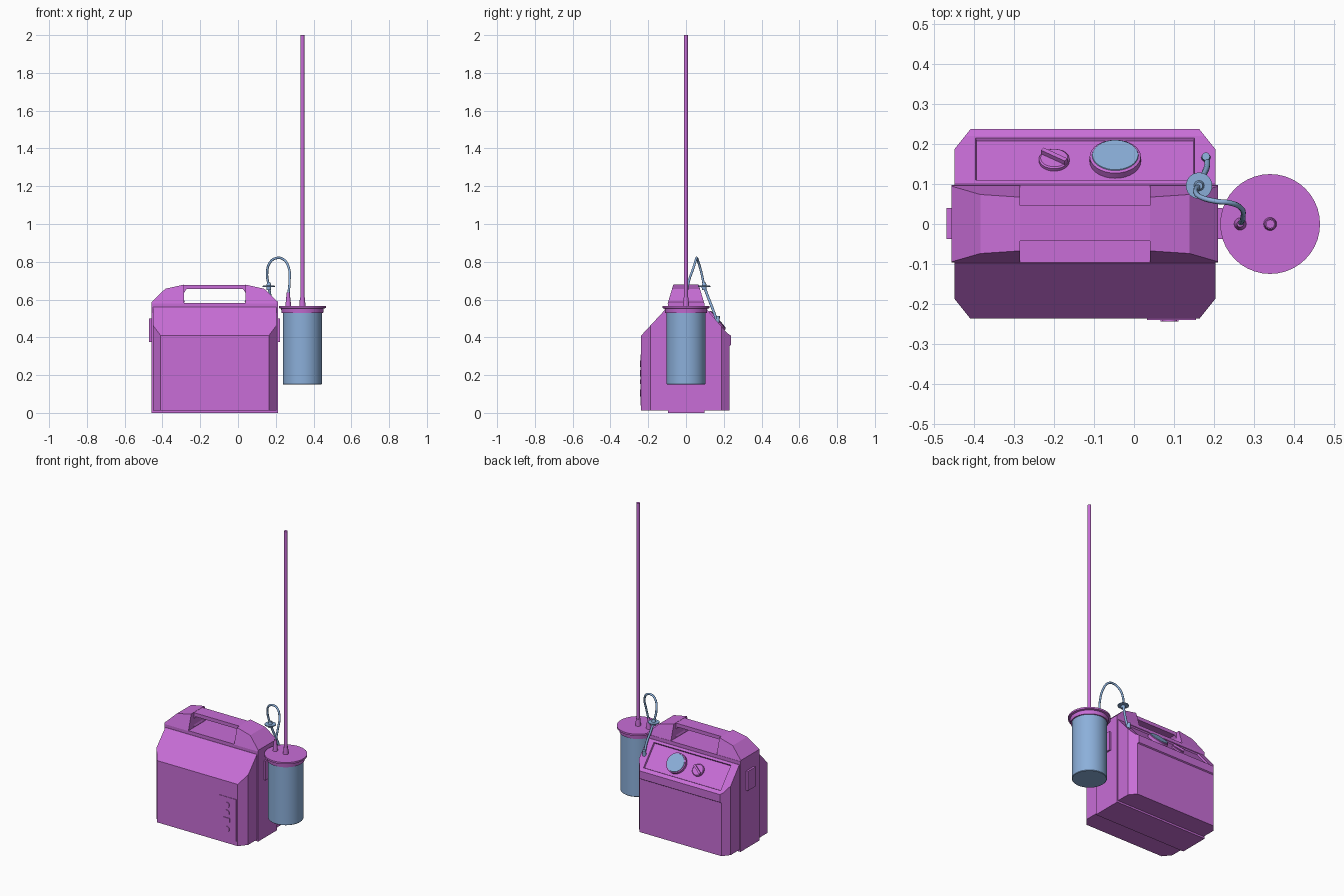
import bpy, bmesh, math
from mathutils import Vector, Matrix

if "Cube" in bpy.data.objects:
    bpy.data.objects.remove(bpy.data.objects["Cube"])


def material(name, rgb):
    m = bpy.data.materials.new(name)
    m.diffuse_color = (*rgb, 1)
    m.use_nodes = True
    m.node_tree.nodes["Principled BSDF"].inputs["Base Color"].default_value = m.diffuse_color
    return m


PURPLE = material("purple plastic", (0.58, 0.155, 0.68))
BLUE = material("blue", (0.26, 0.43, 0.70))


def add(name, bm, mat, smooth=False):
    bmesh.ops.recalc_face_normals(bm, faces=bm.faces)
    me = bpy.data.meshes.new(name)
    bm.to_mesh(me)
    bm.free()
    ob = bpy.data.objects.new(name, me)
    bpy.context.collection.objects.link(ob)
    me.materials.append(mat)
    if smooth:
        bpy.ops.object.select_all(action='DESELECT')
        ob.select_set(True)
        bpy.context.view_layer.objects.active = ob
        bpy.ops.object.shade_smooth_by_angle(angle=math.radians(35))
    return ob


def prism(fa, fb, profile):
    """Join two copies of a profile, placed by the functions fa and fb."""
    bm = bmesh.new()
    a = [bm.verts.new(fa(*p)) for p in profile]
    b = [bm.verts.new(fb(*p)) for p in profile]
    bm.faces.new(a)
    bm.faces.new(b[::-1])
    n = len(profile)
    for i in range(n):
        bm.faces.new((a[i], a[(i + 1) % n], b[(i + 1) % n], b[i]))
    return bm


def box(name, lo, hi, mat, matrix=Matrix()):
    bm = bmesh.new()
    bmesh.ops.create_cube(bm, size=1)
    lo, hi = Vector(lo), Vector(hi)
    for v in bm.verts:
        v.co = matrix @ ((lo + hi) / 2 + v.co * (hi - lo))
    return add(name, bm, mat)


def lathe(name, profile, mat, origin, axis=(0, 0, 1), seg=32):
    """Spin (radius, height) points about an axis through origin."""
    mtx = Matrix.Translation(origin) @ Vector(axis).to_track_quat('Z', 'Y').to_matrix().to_4x4()
    bm = bmesh.new()
    rings = []
    for r, h in profile:
        rings.append([bm.verts.new(mtx @ Vector((r * math.cos(t), r * math.sin(t), h)))
                      for t in (2 * math.pi * i / seg for i in range(seg))])
    for a, b in zip(rings, rings[1:]):
        for i in range(seg):
            bm.faces.new((a[i], a[(i + 1) % seg], b[(i + 1) % seg], b[i]))
    bm.faces.new(rings[0][::-1])
    bm.faces.new(rings[-1])
    return add(name, bm, mat, True)


def tube(name, points, radius, mat):
    cu = bpy.data.curves.new(name, 'CURVE')
    cu.dimensions = '3D'
    cu.bevel_depth = radius
    cu.bevel_resolution = 2
    cu.use_fill_caps = True
    sp = cu.splines.new('BEZIER')
    sp.bezier_points.add(len(points) - 1)
    sp.resolution_u = 8
    for bp, p in zip(sp.bezier_points, points):
        bp.co = p
        bp.handle_left_type = bp.handle_right_type = 'AUTO'
    cu.materials.append(mat)
    ob = bpy.data.objects.new(name, cu)
    bpy.context.collection.objects.link(ob)


# Main body: side profile with chamfered upright corners
CX = -0.123
side = [(-0.237, 0.012), (-0.237, 0.41), (-0.098, 0.56), (0.1, 0.56), (0.22, 0.42),
        (0.238, 0.41), (0.238, 0.36), (0.231, 0.355), (0.231, 0.012)]
body = prism(lambda y, z: (CX - 0.327, y, z), lambda y, z: (CX + 0.327, y, z), side)
for sx in (-1, 1):
    for sy in (-1, 1):
        res = bmesh.ops.bisect_plane(body, geom=body.verts[:] + body.edges[:] + body.faces[:],
                                     plane_co=(CX + sx * 0.287, sy * 0.237, 0),
                                     plane_no=(sx * 0.05, sy * 0.04, 0), clear_outer=True)
        cut = [e for e in res['geom_cut'] if isinstance(e, bmesh.types.BMEdge)]
        bmesh.ops.holes_fill(body, edges=cut)
bmesh.ops.recalc_face_normals(body, faces=body.faces)

# Recessed control panel in the rear slope
down = Vector((0, 0.12, -0.14)).normalized()
up = Vector((0, 0.14, 0.12)).normalized()


def slope_faces():
    return [f for f in body.faces if f.normal.dot(up) > 0.99]


def inside(f):
    c = f.calc_center_median()
    return -0.395 < c.x < 0.15 and 0.112 < c.y < 0.212


for co, no in (((-0.397, 0, 0), (1, 0, 0)), ((0.152, 0, 0), (1, 0, 0)),
               ((0, 0.11, 0.5483), down), ((0, 0.216, 0.4247), down)):
    fs = slope_faces()
    geom = list({e for f in fs for e in f.edges}) + list({v for f in fs for v in f.verts}) + fs
    bmesh.ops.bisect_plane(body, geom=geom, plane_co=co, plane_no=no)
    body.normal_update()
panel = [f for f in slope_faces() if inside(f)]
bmesh.ops.inset_region(body, faces=panel, thickness=0.004, depth=-0.009)
add("body", body, PURPLE)

# Centre band with two handle arms, narrowing towards the top
box("centre_band", (-0.457, -0.096, 0), (0.211, 0.098, 0.582), PURPLE)


def half(z):
    return 0.097 - 0.03 * (z - 0.58) / 0.1


arm = [(0.334, 0.58), (0.334, 0.588), (0.262, 0.657), (0.163, 0.679), (0.163, 0.58)]
for name, s in (("left_handle_arm", -1), ("right_handle_arm", 1)):
    add(name, prism(lambda x, z: (CX + s * x, -half(z), z),
                    lambda x, z: (CX + s * x, half(z), z), arm), PURPLE)

# Grip bar with rounded ends of the opening
grip = [(-0.165, 0.58), (-0.165, 0.678), (0.165, 0.678), (0.165, 0.58), (0.158, 0.587),
        (0.163, 0.60), (0.163, 0.635), (0.150, 0.655), (-0.150, 0.655), (-0.163, 0.635),
        (-0.163, 0.60), (-0.158, 0.587)]
add("grip", prism(lambda x, z: (CX + x, -0.042, z), lambda x, z: (CX + x, 0.046, z), grip), PURPLE)

# Side plates
box("left_plate", (-0.47, -0.038, 0.375), (-0.45, 0.04, 0.5), PURPLE)
box("right_plate", (0.2, -0.038, 0.375), (0.222, 0.04, 0.5), PURPLE)

# Front button strip
box("button_strip", (0.033, -0.240, 0.04), (0.155, -0.236, 0.31), PURPLE)
for i, z in enumerate((0.26, 0.21, 0.105)):
    lathe(f"button_{i + 1}", [(0.018, 0), (0.018, 0.007)], PURPLE, (0.09, -0.237, z), (0, -1, 0), 16)
box("socket", (0.066, -0.244, 0.152), (0.112, -0.237, 0.178), PURPLE)


# Dial and knob on the rear panel
def on_panel(x, y, lift):
    return Vector((x, y, 0.56 - (y - 0.1) * 0.14 / 0.12)) + up * lift


lathe("dial_rim", [(0.064, 0), (0.064, 0.018), (0.057, 0.022)], PURPLE, on_panel(-0.047, 0.163, -0.01), up)
lathe("dial_face", [(0.0585, 0), (0.057, 0.003)], BLUE, on_panel(-0.047, 0.163, 0.0105), up)
lathe("knob", [(0.038, 0), (0.038, 0.009), (0.034, 0.012)], PURPLE, on_panel(-0.2, 0.164, -0.01), up)
frame = Matrix((Vector((-1, 0, 0)), down * -1, up)).transposed().to_4x4()
turn = Matrix.Translation(on_panel(-0.2, 0.164, 0)) @ frame @ Matrix.Rotation(math.radians(-35), 4, 'Z')
box("knob_bar", (-0.036, -0.006, -0.002), (0.036, 0.006, 0.014), PURPLE, turn)

# Canister, lid and rod
C = (0.341, 0, 0)
lathe("canister", [(0.100, 0.15), (0.103, 0.153), (0.103, 0.54)], BLUE, C, seg=40)
lathe("lid", [(0.110, 0.528), (0.113, 0.552), (0.125, 0.555), (0.125, 0.566)], PURPLE, C, seg=40)
lathe("rod_collar", [(0.017, 0.56), (0.013, 0.61)], PURPLE, C, seg=16)
lathe("rod", [(0.011, 0.56), (0.011, 2.0)], PURPLE, C, seg=16)
lathe("hose_nozzle", [(0.016, 0.56), (0.014, 0.58), (0.008, 0.637)], PURPLE, (0.266, 0, 0), seg=16)

# Hose with filter disc
tube("upper_hose", [(0.266, 0, 0.62), (0.273, 0.016, 0.70), (0.268, 0.04, 0.77), (0.24, 0.053, 0.813),
                    (0.205, 0.057, 0.82), (0.17, 0.066, 0.797), (0.154, 0.082, 0.74),
                    (0.163, 0.096, 0.67)], 0.0065, BLUE)
lathe("filter_disc", [(0.012, -0.02), (0.013, -0.004), (0.033, -0.003), (0.033, 0.003),
                      (0.013, 0.004), (0.009, 0.02)], BLUE, (0.163, 0.096, 0.67), seg=24)
tube("lower_hose", [(0.163, 0.096, 0.67), (0.172, 0.118, 0.61), (0.183, 0.145, 0.54),
                    (0.18, 0.172, 0.455)], 0.0075, BLUE)
lathe("hose_socket", [(0.012, -0.005), (0.010, 0.03)], BLUE, on_panel(0.18, 0.166, 0), (0, 0.1, 0.9), 16)
